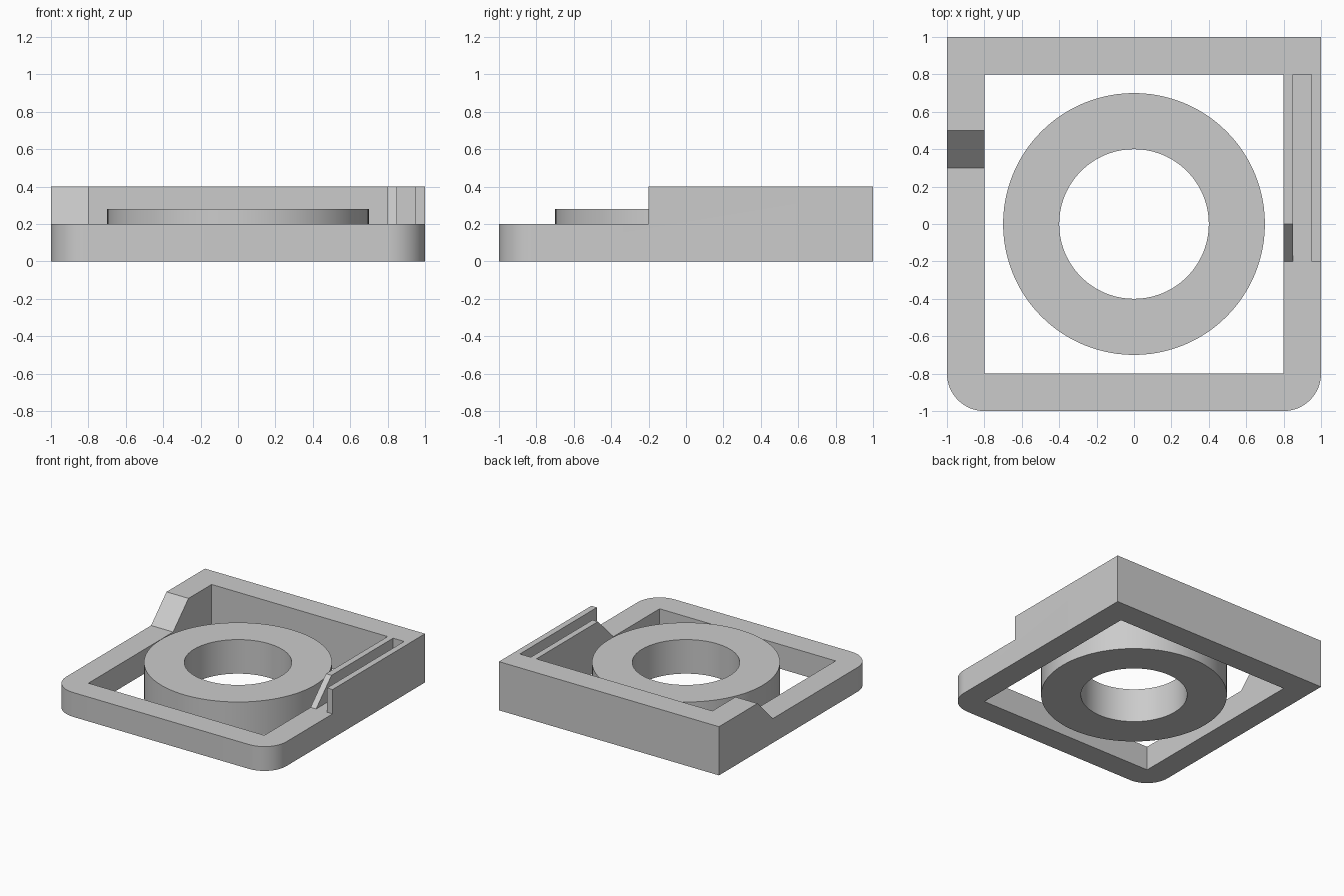
import bpy, bmesh
from math import sin, cos, pi, radians
from mathutils import Vector

cube = bpy.data.objects.get("Cube")
if cube:
    bpy.data.objects.remove(cube, do_unlink=True)

HALF, INNER, CORNER = 1.0, 0.8, 0.2
LOW, HIGH = 0.2, 0.4

grey = bpy.data.materials.new("light_grey")
grey.use_nodes = True
colour = (0.6, 0.6, 0.6, 1)
grey.diffuse_color = colour
grey.node_tree.nodes["Principled BSDF"].inputs["Base Color"].default_value = colour


def prism(name, points, direction):
    """Extrude a closed outline along a direction."""
    bm = bmesh.new()
    face = bm.faces.new([bm.verts.new(p) for p in points])
    top = bmesh.ops.extrude_face_region(bm, geom=[face])
    verts = [v for v in top["geom"] if isinstance(v, bmesh.types.BMVert)]
    bmesh.ops.translate(bm, verts=verts, vec=Vector(direction))
    bmesh.ops.recalc_face_normals(bm, faces=bm.faces)
    mesh = bpy.data.meshes.new(name)
    bm.to_mesh(mesh)
    bm.free()
    obj = bpy.data.objects.new(name, mesh)
    bpy.context.collection.objects.link(obj)
    mesh.materials.append(grey)
    return obj


def arc(cx, cy, radius, start, end, steps):
    angles = [start + (end - start) * i / steps for i in range(steps + 1)]
    return [(cx + radius * cos(a), cy + radius * sin(a), 0) for a in angles]


def finish(obj, cutters):
    """Cut, merge flat faces, then smooth the round sides."""
    bpy.ops.object.select_all(action="DESELECT")
    bpy.context.view_layer.objects.active = obj
    obj.select_set(True)
    for cutter in cutters:
        mod = obj.modifiers.new("cut", "BOOLEAN")
        mod.operation, mod.solver, mod.object = "DIFFERENCE", "EXACT", cutter
        bpy.ops.object.modifier_apply(modifier=mod.name)
        bpy.data.objects.remove(cutter, do_unlink=True)
    mod = obj.modifiers.new("flatten", "DECIMATE")
    mod.decimate_type, mod.angle_limit = "DISSOLVE", radians(0.5)
    bpy.ops.object.modifier_apply(modifier=mod.name)
    bpy.ops.object.shade_smooth_by_angle(angle=radians(30))


def wall_cutter(x0, x1, foot, head):
    """Clear the upper wall in front of a line rising from foot to head."""
    rise = [(-2, LOW), (foot, LOW), (head, HIGH), (head, 1), (-2, 1)]
    return prism("wall_cutter", [(x0, y, z) for y, z in rise], (x1 - x0, 0, 0))


# Square frame with two rounded front corners
c = HALF - CORNER
outline = [(HALF, HALF, 0), (-HALF, HALF, 0)]
outline += arc(-c, -c, CORNER, pi, 1.5 * pi, 16)
outline += arc(c, -c, CORNER, 1.5 * pi, 2 * pi, 16)
frame = prism("frame", outline, (0, 0, HIGH))

opening = prism("opening_cutter",
                [(x * INNER, y * INNER, -1)
                 for x, y in ((-1, -1), (1, -1), (1, 1), (-1, 1))], (0, 0, 3))
# Sloped side wall, sloped thin wall, slot, and upright outer thin wall
slot_in, slot_out = 0.85, 0.95
finish(frame, [opening,
               wall_cutter(-2, 0, 0.3, 0.5),
               wall_cutter(0, slot_in, -0.2, 0),
               wall_cutter(slot_in, slot_out, INNER, INNER),
               wall_cutter(slot_out, 2, -0.2, -0.2)])

# Ring standing free in the opening
ring = prism("ring", arc(0, 0, 0.7, 0, 2 * pi, 96)[:-1], (0, 0, 0.28))
hole = prism("hole_cutter", [(x, y, -1) for x, y, z in
                             arc(0, 0, 0.4, 0, 2 * pi, 96)[:-1]], (0, 0, 3))
finish(ring, [hole])
